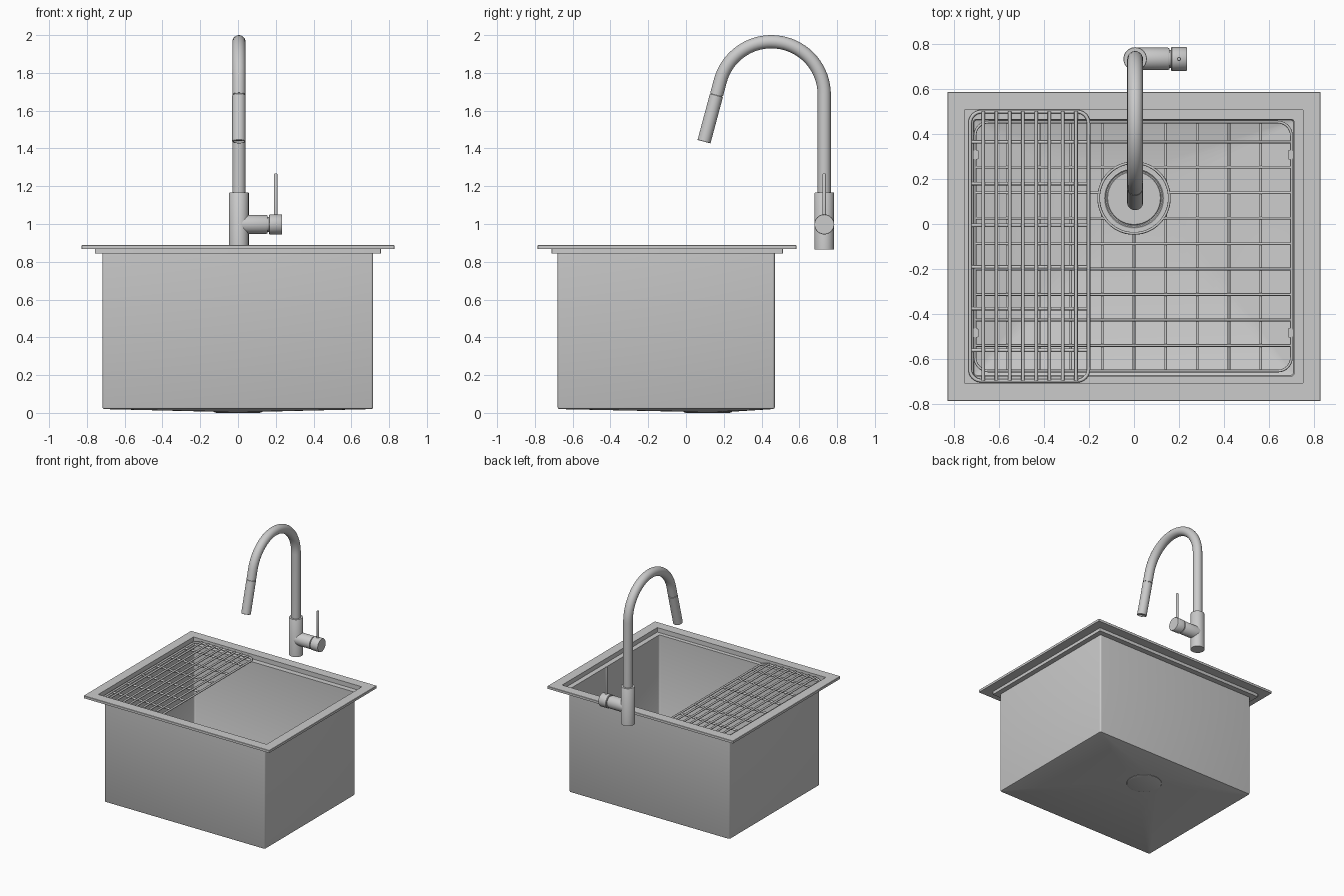
import bpy, bmesh, math
from mathutils import Matrix, Vector

if "Cube" in bpy.data.objects:
    bpy.data.objects.remove(bpy.data.objects["Cube"])

DRAIN = Vector((0.0, 0.115))   # drain centre
FX, FY = 0.005, 0.732          # faucet centre
N = 5                          # segments per rounded corner


def finish(name, bm, smooth=35):
    bmesh.ops.recalc_face_normals(bm, faces=bm.faces)
    me = bpy.data.meshes.new(name)
    bm.to_mesh(me)
    bm.free()
    ob = bpy.data.objects.new(name, me)
    bpy.context.collection.objects.link(ob)
    shade(ob, smooth)
    return ob


def shade(ob, angle=35):
    bpy.ops.object.select_all(action='DESELECT')
    ob.select_set(True)
    bpy.context.view_layer.objects.active = ob
    bpy.ops.object.shade_smooth_by_angle(angle=math.radians(angle))


def rounded(x0, x1, y0, y1, r, n=N):
    corners = [(x1 - r, y1 - r), (x0 + r, y1 - r), (x0 + r, y0 + r), (x1 - r, y0 + r)]
    pts = []
    for k, (cx, cy) in enumerate(corners):
        for j in range(n + 1):
            a = math.pi / 2 * (k + j / n)
            pts.append((cx + r * math.cos(a), cy + r * math.sin(a)))
    return pts


def circle(r, count=4 * (N + 1)):
    return [(DRAIN.x + r * math.cos(a), DRAIN.y + r * math.sin(a))
            for a in (2 * math.pi * (i + 0.5) / count for i in range(count))]


def lathe(name, profile, matrix, seg=40):
    """Spin an (r, z) profile around z, then place it; r = 0 ends become caps."""
    bm = bmesh.new()
    rings = []
    for r, z in profile:
        if r == 0:
            rings.append([bm.verts.new((0, 0, z))])
        else:
            rings.append([bm.verts.new((r * math.cos(2 * math.pi * i / seg),
                                        r * math.sin(2 * math.pi * i / seg), z)) for i in range(seg)])
    for a, b in zip(rings, rings[1:]):
        for i in range(seg):
            j = (i + 1) % seg
            quad = [a[i % len(a)], a[j % len(a)], b[j % len(b)], b[i % len(b)]]
            bm.faces.new(list(dict.fromkeys(quad)))
    bm.transform(matrix)
    return finish(name, bm)


def wires(name, paths, radius, res=2):
    """Round wires along (points, closed) paths, converted to one mesh."""
    cu = bpy.data.curves.new(name, 'CURVE')
    cu.dimensions = '3D'
    cu.bevel_depth = radius
    cu.bevel_resolution = res
    cu.use_fill_caps = True
    for pts, closed in paths:
        sp = cu.splines.new('POLY')
        sp.points.add(len(pts) - 1)
        for p, co in zip(sp.points, pts):
            p.co = (*co, 1)
        sp.use_cyclic_u = closed
    ob = bpy.data.objects.new(name, cu)
    bpy.context.collection.objects.link(ob)
    bpy.ops.object.select_all(action='DESELECT')
    ob.select_set(True)
    bpy.context.view_layer.objects.active = ob
    bpy.ops.object.convert(target='MESH')
    shade(bpy.context.object, 50)


# Sink: one closed sheet lofted from underside, over the rim, down to the floor
def wall(d, r=0.012):
    return rounded(-0.718 + d, 0.716 - d, -0.680 + d, 0.470 - d, r)


step = lambda d: rounded(-0.758 + d, 0.756 - d, -0.712 + d, 0.513 - d, 0.004)
rim = lambda d: rounded(-0.828 + d, 0.828 - d, -0.785 + d, 0.585 - d, 0.004)
loops = [(circle(0.125), 0.006), (wall(0.010), 0.020), (wall(0.003), 0.023), (wall(0), 0.030),
         (wall(0), 0.843), (step(0), 0.843), (step(0), 0.868), (rim(0), 0.868),
         (rim(0), 0.886), (rim(0.002), 0.888), (step(0.006), 0.888), (step(0.006), 0.852),
         (wall(0.006), 0.852), (wall(0.006), 0.040), (wall(0.009), 0.033), (wall(0.016), 0.030),
         (circle(0.125), 0.016)]
bm = bmesh.new()
rings = [[bm.verts.new((x, y, z)) for x, y in pts] for pts, z in loops]
for a, b in zip(rings, rings[1:] + rings[:1]):
    for i in range(len(a)):
        j = (i + 1) % len(a)
        bm.faces.new((a[i], a[j], b[j], b[i]))
finish("sink_basin", bm)

# Drain with flat cover
lathe("drain", [(0, 0), (0.115, 0), (0.127, 0.004), (0.135, 0.015), (0.135, 0.021),
                (0.130, 0.023), (0.125, 0.018), (0.120, 0.018), (0.117, 0.022), (0, 0.022)],
      Matrix.Translation((DRAIN.x, DRAIN.y, 0)))

# Bottom grid: frame, ring round the drain, bars that stop at the ring
GZ, RING = 0.070, 0.157
flat = lambda pts, z: [(x, y, z) for x, y in pts]
paths = [(flat(rounded(-0.705, 0.698, -0.652, 0.452, 0.06, 8), GZ), True),
         (flat(circle(RING, 40), GZ), True)]


def bar(axis, pos, lo, hi, z):
    other = 1 - axis
    off = abs(pos - DRAIN[axis])
    spans = [(lo, hi)]
    if off < RING:
        h = math.sqrt(RING ** 2 - off ** 2)
        spans = [(lo, DRAIN[other] - h), (DRAIN[other] + h, hi)]
    for s in spans:
        paths.append(([(pos, t, z) if axis == 0 else (t, pos, z) for t in s], False))


for i in range(-4, 5):
    bar(0, i * 0.1405, -0.652, 0.452, GZ - 0.008)
for i in range(9):
    bar(1, 0.364 - i * 0.1128, -0.705, 0.698, GZ)
wires("bottom_grid", paths, 0.006)

# Rubber feet clipped to the grid
for side, x in (("left", -0.702), ("right", 0.695)):
    for end, y in (("back", 0.307), ("front", -0.483)):
        bm = bmesh.new()
        bmesh.ops.create_cube(bm, size=1)
        bm.transform(Matrix.Translation((x, y, 0.056)) @ Matrix.Diagonal((0.024, 0.042, 0.054, 1)))
        bmesh.ops.bevel(bm, geom=bm.edges[:], offset=0.003, segments=2, affect='EDGES')
        finish(f"grid_foot_{side}_{end}", bm)

# Drying rack resting on the ledge
RZ = 0.862
paths = [(flat(rounded(-0.727, -0.202, -0.695, 0.498, 0.05, 8), RZ), True)]
for i in range(8):
    x = -0.669 + i * 0.0588
    paths.append(([(x, -0.695, RZ + 0.008), (x, 0.498, RZ + 0.008)], False))
for i in range(6):
    y = 0.364 - i * 0.1848
    paths.append(([(-0.727, y, RZ - 0.004), (-0.202, y, RZ - 0.004)], False))
wires("drying_rack", paths, 0.008)

# Faucet body
lathe("faucet_body", [(0, 0.866), (0.052, 0.866), (0.052, 1.163), (0.050, 1.166), (0, 1.166)],
      Matrix.Translation((FX, FY, 0)))

# Gooseneck pipe: riser, 165 degree bend, sloping end
R, CY, CZ = 0.28, FY - 0.28, 1.685
neck = [(FX, FY, 1.15)]
for i in range(34):
    a = math.radians(165 * i / 33)
    neck.append((FX, CY + R * math.cos(a), CZ + R * math.sin(a)))
end = Vector(neck[-1])
down = Vector((0, -math.sin(math.radians(15)), -math.cos(math.radians(15))))
neck.append(tuple(end + down * 0.074))
wires("faucet_neck", [(neck, False)], 0.035, 8)

# Pull-out spray head with recessed outlet
turn = Vector((0, 0, 1)).rotation_difference(down).to_matrix().to_4x4()
lathe("spray_head", [(0, 0.068), (0.031, 0.068), (0.031, 0.078), (0.034, 0.078), (0.0355, 0.080),
                     (0.0355, 0.331), (0.034, 0.333), (0.029, 0.333), (0.029, 0.322), (0, 0.322)],
      Matrix.Translation(end) @ turn)

# Side valve, turning cap and lever
sideways = Matrix.Translation((FX, FY, 0.998)) @ Matrix.Rotation(math.pi / 2, 4, 'Y')
lathe("valve_arm", [(0, 0), (0.050, 0), (0.050, 0.145), (0.046, 0.152), (0.040, 0.152),
                    (0.040, 0.165), (0, 0.165)], sideways)
lathe("valve_cap", [(0, 0.160), (0.050, 0.160), (0.053, 0.163), (0.053, 0.226),
                    (0.051, 0.229), (0, 0.229)], sideways)
lathe("lever", [(0, 1.03), (0.009, 1.03), (0.009, 1.264), (0.007, 1.267), (0, 1.267)],
      Matrix.Translation((0.200, FY, 0)), 20)
